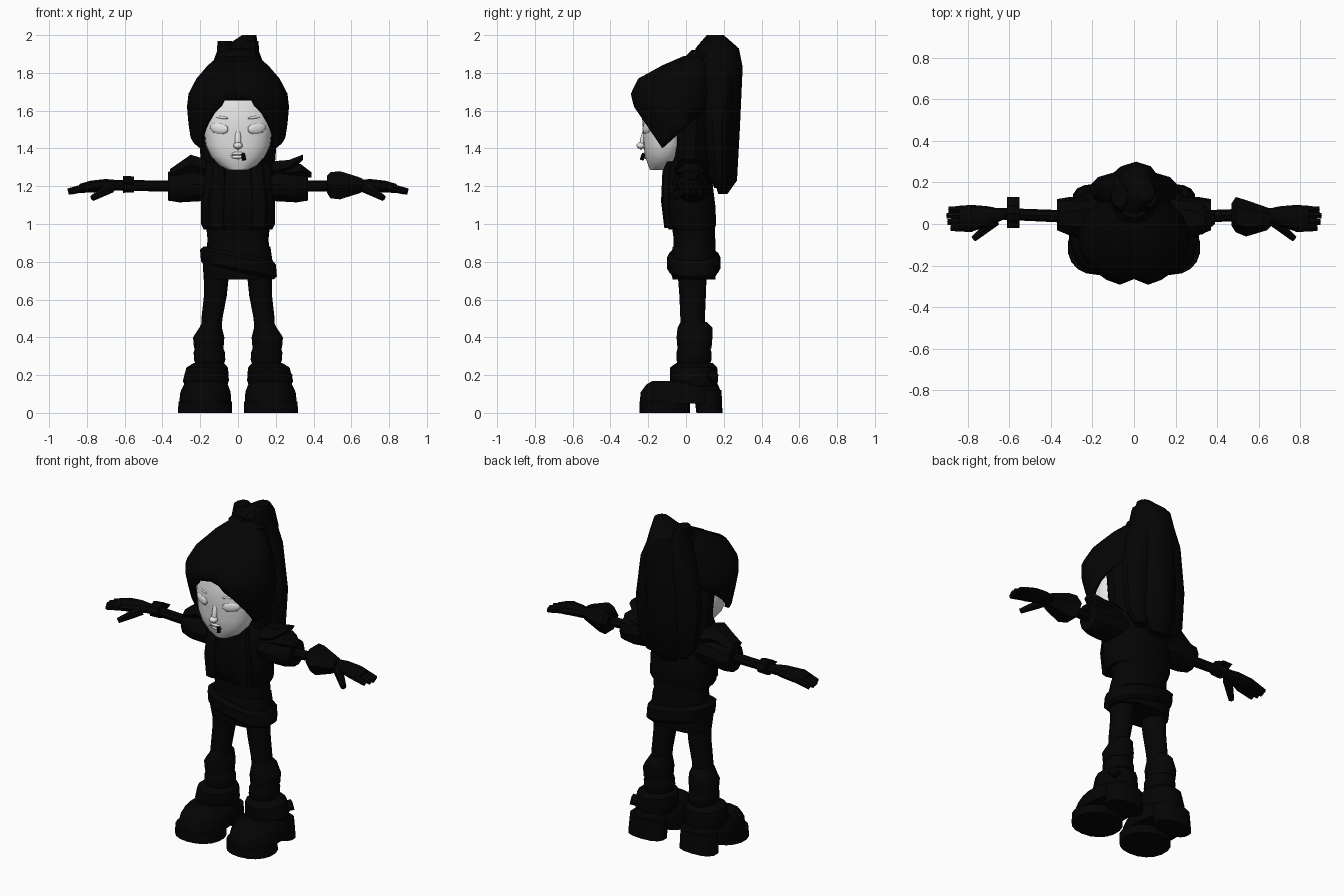
import bpy
import bmesh
import math
from mathutils import Vector

if "Cube" in bpy.data.objects:
    bpy.data.objects.remove(bpy.data.objects["Cube"], do_unlink=True)


def make_material(name, value):
    mat = bpy.data.materials.new(name)
    mat.use_nodes = True
    colour = (value, value, value, 1)
    mat.diffuse_color = colour
    mat.node_tree.nodes["Principled BSDF"].inputs["Base Color"].default_value = colour
    return mat


BLACK = make_material("charcoal black", .0012)
WHITE = make_material("porcelain white", .8)
GREY = make_material("soft grey", .45)


def finish(name, bm, mat, angle=35):
    """Turn a bmesh into a shaded object."""
    bmesh.ops.recalc_face_normals(bm, faces=bm.faces)
    mesh = bpy.data.meshes.new(name)
    bm.to_mesh(mesh)
    bm.free()
    mesh.materials.append(mat)
    obj = bpy.data.objects.new(name, mesh)
    bpy.context.collection.objects.link(obj)
    bpy.ops.object.select_all(action='DESELECT')
    obj.select_set(True)
    bpy.context.view_layer.objects.active = obj
    bpy.ops.object.shade_smooth_by_angle(angle=math.radians(angle))
    return obj


def loft_mesh(rings, sides=14, side=1, along='z', power=1.0, shear=0, bottom=True):
    """Rings are (position, centre, half width, front y, back y)."""
    bm = bmesh.new()
    loops = []
    for t, centre, half, front, back in rings:
        loop = []
        for i in range(sides):
            a = math.tau * i / sides - math.pi / 2
            c, s = math.cos(a), math.sin(a)
            across = centre + half * math.copysign(abs(c) ** power, c)
            y = (front + back) / 2 + (back - front) / 2 * math.copysign(abs(s) ** power, s)
            if along == 'z':
                co = (side * across, y, t + shear * across)
            else:
                co = (side * t, y, across)
            loop.append(bm.verts.new(co))
        loops.append(loop)
    for low, high in zip(loops, loops[1:]):
        for i in range(sides):
            j = (i + 1) % sides
            bm.faces.new((low[i], low[j], high[j], high[i]))
    if bottom:
        bm.faces.new(loops[0])
    bm.faces.new(loops[-1])
    return bm


def loft(name, rings, mat=BLACK, **options):
    return finish(name, loft_mesh(rings, **options), mat)


def tube(name, start, end, r_start, r_end, mat=BLACK, sides=8):
    """Tapered limb between two points."""
    start, end = Vector(start), Vector(end)
    bm = bmesh.new()
    bmesh.ops.create_cone(bm, cap_ends=True, segments=sides, radius1=r_start,
                          radius2=r_end, depth=(end - start).length)
    turn = (end - start).to_track_quat('Z', 'Y').to_matrix().to_4x4()
    bmesh.ops.transform(bm, matrix=turn, verts=bm.verts)
    bmesh.ops.translate(bm, vec=(start + end) / 2, verts=bm.verts)
    return finish(name, bm, mat)


def ball(name, centre, size, mat=WHITE, rotation=(0, 0, 0)):
    bm = bmesh.new()
    bmesh.ops.create_uvsphere(bm, u_segments=16, v_segments=10, radius=1)
    obj = finish(name, bm, mat)
    obj.location, obj.scale, obj.rotation_euler = centre, size, rotation
    return obj


# Head and face
loft("face", [(1.285, 0, .05, -.19, -.09), (1.31, 0, .1, -.2, -.06),
              (1.36, 0, .145, -.217, -.02), (1.42, 0, .172, -.225, 0),
              (1.5, 0, .18, -.228, 0), (1.6, 0, .18, -.235, 0),
              (1.7, 0, .15, -.2, 0)], WHITE, sides=28, power=.9)
ball("nose_bridge", (0, -.228, 1.45), (.016, .014, .06), rotation=(-.2, 0, 0))
ball("nose_tip", (0, -.238, 1.415), (.024, .024, .018))
for z in (1.373, 1.355):
    ball("lip", (0, -.212, z), (.036, .016, .01))
ball("mouth_line", (0, -.224, 1.364), (.045, .005, .0025), GREY)
tube("mouth_charm", (.026, -.224, 1.372), (.032, -.234, 1.34), .01, .011)
for side, word in ((1, "left"), (-1, "right")):
    tilt = (0, -side * .15, side * .4)
    ball(word + "_eye_rim", (side * .1, -.206, 1.507), (.053, .012, .033), GREY, tilt)
    ball(word + "_eye", (side * .1, -.207, 1.507), (.05, .014, .029), WHITE, tilt)
    ball(word + "_brow", (side * .09, -.214, 1.565), (.042, .01, .008), WHITE, tilt)

# Parted hair shell, cut along the sloping fringe line and behind the side locks
cap = loft_mesh([(1.39, 0, .225, -.2, .1), (1.45, 0, .25, -.23, .12),
                 (1.53, 0, .262, -.26, .14), (1.62, 0, .27, -.29, .15),
                 (1.69, 0, .262, -.3, .16), (1.77, 0, .22, -.26, .16),
                 (1.84, 0, .16, -.13, .16), (1.89, 0, .1, -.01, .14)],
                sides=24, bottom=False)
for slope in (1.47, -.9):
    bmesh.ops.bisect_plane(cap, geom=cap.verts[:] + cap.edges[:] + cap.faces[:],
                           plane_co=(0, -.125, 1.4), plane_no=(0, slope, 1), clear_inner=True)
for v in cap.verts:
    if v.co.y < -.1 and abs(v.co.x) < .085:
        v.co.z = max(v.co.z, 1.655)
        if abs(v.co.x) < .01:
            v.co.y += .035
hair = finish("fringe_hair", cap, BLACK)
shell = hair.modifiers.new("thickness", 'SOLIDIFY')
shell.thickness = .025
loft("inner_hair", [(1.2, 0, .17, -.06, .14), (1.32, 0, .19, -.085, .14),
                    (1.44, 0, .19, -.09, .14), (1.6, 0, .21, -.09, .15),
                    (1.76, 0, .17, -.06, .15), (1.86, 0, .1, 0, .14)])
loft("hair_tie", [(1.85, 0, .11, .01, .2), (1.89, 0, .12, 0, .2), (1.92, 0, .09, .03, .2)])

# Ponytail from overlapping locks
loft("ponytail_middle", [(1.16, -.01, .06, .17, .22), (1.23, 0, .11, .15, .27),
                         (1.5, 0, .13, .1, .285), (1.83, .01, .12, .07, .3),
                         (1.93, .01, .1, .05, .28), (2, .06, .04, .11, .2)], sides=10)
for side, word in ((1, "left"), (-1, "right")):
    loft(word + "_ponytail_lock", [(1.19, .1, .04, .15, .21), (1.26, .11, .085, .12, .23),
                                   (1.5, .115, .1, .09, .24), (1.75, .09, .09, .08, .25),
                                   (1.91, .06, .055, .05, .24), (1.97, .07, .04, .08, .19)],
         side=side, sides=10)

# Torso and clothing
loft("neck", [(1.2, 0, .06, -.08, .06), (1.34, 0, .06, -.1, .04)])
loft("jacket", [(.97, 0, .185, -.09, .15), (1.0, 0, .2, -.11, .16), (1.1, 0, .2, -.125, .155),
                (1.22, 0, .2, -.12, .14), (1.31, 0, .185, -.1, .13),
                (1.36, 0, .14, -.07, .12)], power=.8)
loft("shirt", [(.84, 0, .17, -.07, .155), (.92, 0, .165, -.065, .155),
               (1.02, 0, .175, -.08, .15)], power=.8)
loft("shorts", [(.705, 0, .185, -.07, .155), (.78, 0, .19, -.09, .165),
                (.88, 0, .175, -.07, .155)], power=.8)
loft("slanted_belt", [(.745, .005, .19, -.08, .165), (.765, .005, .205, -.1, .182),
                      (.825, 0, .205, -.1, .182), (.845, 0, .185, -.08, .16)],
     power=.8, shear=-.2)
for side, word in ((1, "left"), (-1, "right")):
    loft(word + "_lapel", [(.98, .11, .045, -.115, -.06), (1.12, .11, .05, -.132, -.06),
                           (1.28, .1, .04, -.125, -.06), (1.33, .11, .02, -.1, -.06)],
         side=side, sides=8)

# Collar points differ on each shoulder
loft("left_collar", [(.18, 1.28, .06, -.06, .12), (.27, 1.3, .045, -.06, .11),
                     (.345, 1.355, .015, -.02, .06)], along='x', sides=6)
loft("left_collar_tip", [(.24, 1.27, .05, -.06, .12), (.33, 1.28, .045, -.05, .1),
                         (.39, 1.26, .015, 0, .05)], along='x', sides=6)
loft("right_collar", [(.17, 1.29, .06, -.06, .12), (.25, 1.315, .06, -.06, .11),
                      (.36, 1.265, .03, -.03, .08)], along='x', sides=6, side=-1)

for side, word in ((1, "left"), (-1, "right")):
    # Sleeve, arm and hand
    loft(word + "_sleeve", [(.13, 1.2, .08, -.06, .12), (.22, 1.21, .095, -.075, .13),
                            (.31, 1.2, .09, -.055, .13), (.37, 1.2, .08, -.03, .12)],
         along='x', side=side, sides=10)
    tube(word + "_arm", (side * .3, .035, 1.2), (side * .66, .05, 1.205), .03, .028)
    loft(word + "_palm", [(.63, 1.205, .028, .02, .07), (.7, 1.205, .035, -.01, .085),
                          (.78, 1.198, .033, -.037, .092), (.84, 1.188, .025, -.037, .088)],
         along='x', side=side, sides=10)
    for i, tip in enumerate((.88, .895, .9, .89)):
        y = -.02 + .03 * i
        tube(word + "_finger", (side * .78, y, 1.2), (side * tip, y, 1.172), .022, .016, sides=6)
    tube(word + "_thumb", (side * .67, .015, 1.195), (side * .77, -.07, 1.138), .03, .017, sides=6)

    # Leg and stacked boot
    loft(word + "_leg", [(.44, .14, .055, -.03, .1), (.5, .138, .057, -.03, .1),
                         (.62, .12, .062, -.035, .105), (.75, .112, .068, -.045, .11)], side=side)
    loft(word + "_sock_top", [(.34, .155, .08, -.045, .135), (.4, .155, .085, -.05, .14),
                              (.45, .145, .062, -.045, .14), (.48, .14, .05, -.03, .11)], side=side)
    loft(word + "_sock_roll", [(.24, .15, .07, -.04, .12), (.28, .15, .085, -.05, .135),
                               (.32, .152, .085, -.05, .135), (.36, .153, .07, -.04, .125)], side=side)
    loft(word + "_boot_cuff", [(.13, .17, .11, -.06, .16), (.17, .17, .125, -.085, .17),
                               (.24, .163, .113, -.085, .165), (.265, .155, .08, -.05, .14)], side=side)
    loft(word + "_boot", [(.05, .174, .14, -.245, .19), (.11, .172, .135, -.24, .185),
                          (.15, .17, .118, -.21, .17), (.168, .17, .095, -.18, .14)],
         side=side, sides=18, power=.92)
    loft(word + "_toe_sole", [(0, .175, .145, -.245, .02), (.06, .174, .143, -.245, .02)],
         side=side, sides=18, power=.92)
    loft(word + "_heel", [(0, .175, .12, .055, .193), (.12, .172, .115, .04, .188)],
         side=side, power=.8)

# One-sided accessories
loft("left_gauntlet", [(.47, 1.21, .05, -.01, .1), (.49, 1.205, .08, -.04, .13),
                       (.54, 1.205, .086, -.06, .115), (.64, 1.205, .05, -.03, .08),
                       (.66, 1.205, .04, -.01, .07)], along='x', sides=6)
loft("right_bracelet", [(.55, 1.21, .042, 0, .1), (.61, 1.21, .045, 0, .1)],
     along='x', side=-1, sides=8)
loft("right_bracelet_plate", [(.55, 1.22, .03, -.02, .13), (.61, 1.22, .032, -.02, .13)],
     along='x', side=-1, sides=4)
tube("left_boot_buckle", (.22, .11, .18), (.27, .145, .2), .03, .035, sides=4)
